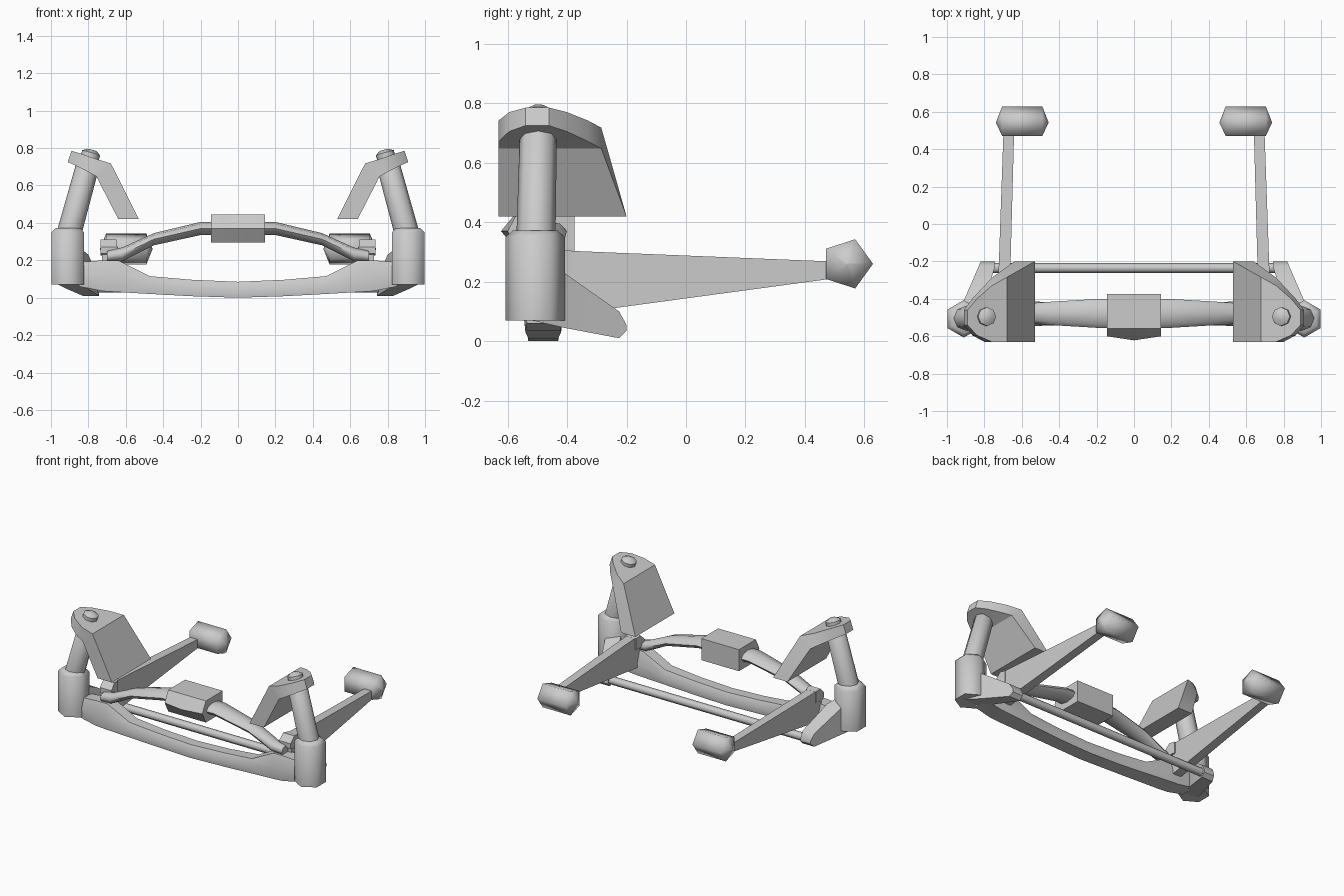
import bpy, bmesh, math
from mathutils import Vector

if "Cube" in bpy.data.objects:
    bpy.data.objects.remove(bpy.data.objects["Cube"])


def loft(name, rings, angle=65, open_start=False):
    """Bridge rings of equal length, cap the ends and mirror across x."""
    bm = bmesh.new()
    loops = [[bm.verts.new(p) for p in r] for r in rings]
    n = len(rings[0])
    for a, b in zip(loops, loops[1:]):
        for i in range(n):
            j = (i + 1) % n
            bm.faces.new((a[i], a[j], b[j], b[i]))
    if not open_start:
        bm.faces.new(loops[0][::-1])
    bm.faces.new(loops[-1])
    bmesh.ops.remove_doubles(bm, verts=bm.verts, dist=0.0005)
    bmesh.ops.recalc_face_normals(bm, faces=bm.faces)
    if open_start:   # orient outward: end cap should face +x
        bm.faces.ensure_lookup_table()
        cap = max(bm.faces, key=lambda f: f.calc_center_median().x)
        if cap.normal.x < 0:
            bmesh.ops.reverse_faces(bm, faces=bm.faces)
    me = bpy.data.meshes.new(name)
    bm.to_mesh(me)
    bm.free()
    me.shade_smooth()
    me.set_sharp_from_angle(angle=math.radians(angle))
    ob = bpy.data.objects.new(name, me)
    bpy.context.collection.objects.link(ob)
    m = ob.modifiers.new("mirror", 'MIRROR')
    m.use_clip = True
    return ob


def ring(c, r, n, axis, phase=0.0):
    """Regular polygon around an axis; phase 0 points to +y."""
    d = Vector(axis).normalized()
    v = Vector((0, 1, 0)) - d * d.y
    v.normalize()
    w = d.cross(v)
    return [Vector(c) + r * (math.cos(t) * v + math.sin(t) * w)
            for t in (phase + 2 * math.pi * i / n for i in range(n))]


def box_ring(x0, x1, y, z0, z1):
    return [(x0, y, z0), (x1, y, z0), (x1, y, z1), (x0, y, z1)]


# Steering knuckle hubs (hexagonal) with a small tapered collar
Z = (0, 0, 1)
loft("knuckle_hub", [ring((0.91, -0.507, z), r, 6, Z)
                     for z, r in ((0.07, .1), (0.35, .1), (0.372, .075))], 65)

# Strut tubes leaning inwards, tips poking through the towers
a, b = Vector((0.907, -0.505, 0.33)), Vector((0.785, -0.495, 0.775))
loft("strut", [ring(a.lerp(b, t), r, 8, b - a)
               for t, r in ((0, .066), (0.9, .062), (0.92, .05), (1, .05), (1.035, .022))], 50)

# Strut towers: bent plates narrowing to a rounded tip
tower = [  # top x, z, bottom x, z, front y, back y
    (.89, .785, .91, .725, -.54, -.46),
    (.84, .770, .865, .705, -.595, -.40),
    (.76, .742, .80, .672, -.63, -.33),
    (.68, .718, .757, .648, -.63, -.285),
    (.53, .420, .64, .420, -.63, -.20)]
loft("strut_tower", [[(tx, y0, tz), (tx, y1, tz), (bx, y1, bz), (bx, y0, bz)]
                     for tx, tz, bx, bz, y0, y1 in tower], 30)

# Steering arms reaching back from the hubs
loft("steering_arm", [box_ring(.85, .96, -.52, .07, .27),
                      box_ring(.80, .91, -.41, .045, .23),
                      box_ring(.742, .83, -.225, .01, .10),
                      box_ring(.742, .82, -.20, .035, .055)], 30)

# Axle beam, sagging towards the middle
beam = [(0, .0, .085, .05), (.25, .008, .096, .05), (.47, .02, .115, .055),
        (.64, .03, .20, .06), (.72, .035, .20, .06), (.85, .06, .19, .055)]
loft("axle_beam", [[(x, -.48 - w, lo), (x, -.48 + w, lo), (x, -.48 + w * 1.15, (lo + hi) / 2),
                    (x, -.48 + w * .7, hi), (x, -.48 - w * .7, hi),
                    (x, -.48 - w * 1.15, (lo + hi) / 2)]
                   for x, lo, hi, w in beam], 50, True)

# Upper arch joining the beam ends to the centre block
arch = [(0, .335, .405, .08), (.2, .335, .405, .077), (.45, .28, .345, .062),
        (.62, .195, .268, .05), (.70, .19, .25, .04)]
loft("upper_arch", [[(x, -.478 + w * math.cos(t), (lo + hi) / 2 + (hi - lo) / 2 * math.sin(t))
                     for t in (2 * math.pi * i / 8 for i in range(8))]
                    for x, lo, hi, w in arch], 60, True)

# Centre block with a pointed nose
loft("centre_block", [[(x, -.375, .295), (x, -.375, .445), (x, -.56, .445),
                       (x, nose, .37), (x, -.56, .295)]
                      for x, nose in ((0, -.622), (.145, -.60))], 30, True)

# Trailing arms tapering back to the bushings, with mounting lugs on the beam
loft("trailing_arm", [box_ring(.665, .728, -.45, .09, .265),
                      box_ring(.663, .728, -.395, .09, .304),
                      box_ring(.661, .724, -.25, .11, .298),
                      box_ring(.641, .698, .49, .21, .268)], 30)
loft("arm_lug", [box_ring(.645, .735, -.47, .235, .27),
                 box_ring(.650, .735, -.43, .225, .31),
                 box_ring(.655, .730, -.385, .225, .304)], 30)

# Pentagonal bushings with shallow pointed ends
X = (1, 0, 0)
loft("arm_bushing", [ring((x, .542, .26), r, 5, X)
                     for x, r in ((.458, .004), (.49, .087), (.705, .087), (.737, .004))], 75)

# Tie rod between the steering arms
loft("tie_rod", [ring((x, -.235, .05), .027, 6, X) for x in (0, .79)], 65, True)
